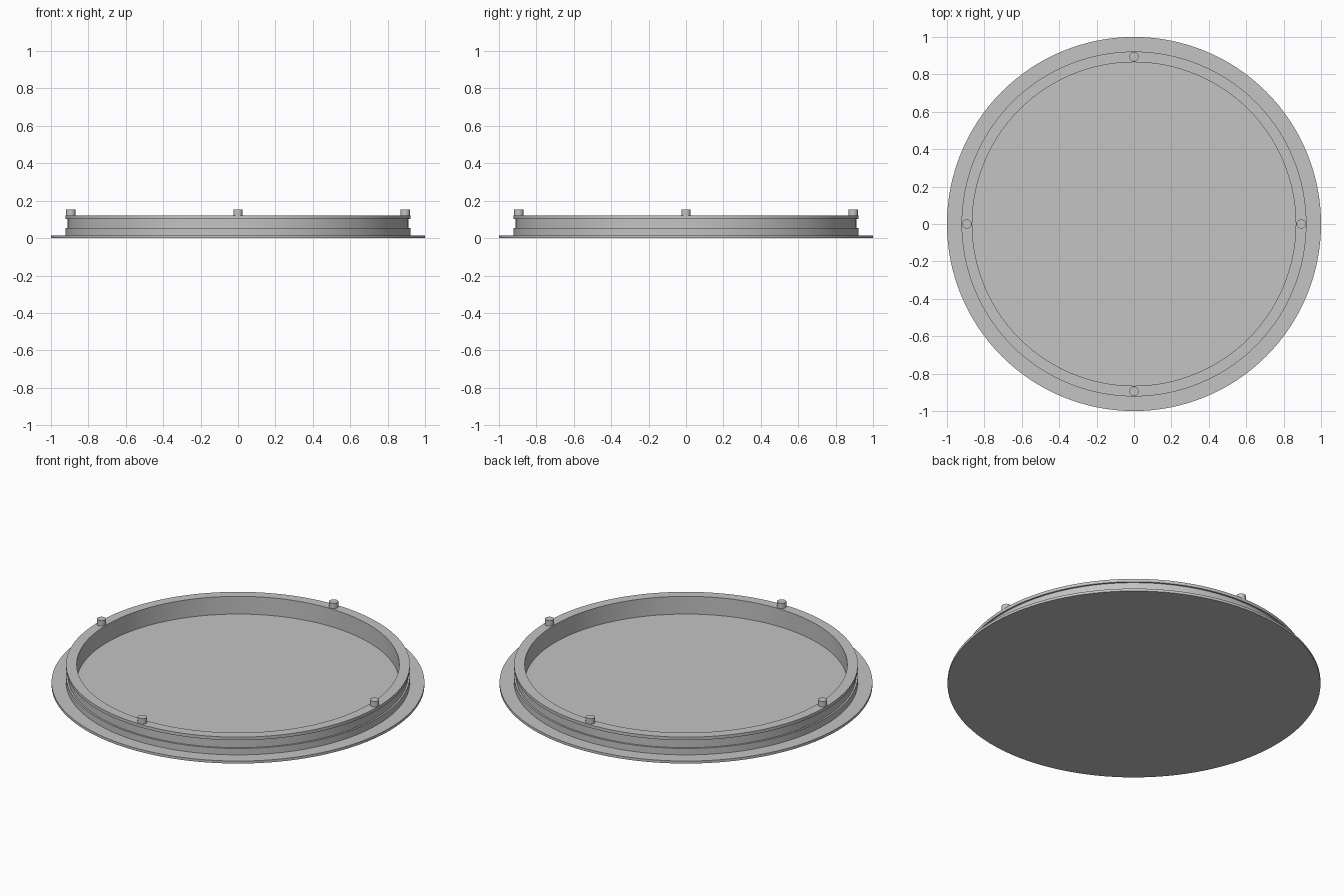
import bpy, bmesh, math
from mathutils import Matrix

cube = bpy.data.objects.get("Cube")
if cube:
    bpy.data.objects.remove(cube, do_unlink=True)

grey = bpy.data.materials.new("plain grey")
grey.use_nodes = True
colour = (0.55, 0.55, 0.55, 1)
grey.diffuse_color = colour
grey.node_tree.nodes["Principled BSDF"].inputs["Base Color"].default_value = colour


def finish(name, bm):
    mesh = bpy.data.meshes.new(name)
    bmesh.ops.recalc_face_normals(bm, faces=bm.faces)
    bm.to_mesh(mesh)
    bm.free()
    mesh.materials.append(grey)
    obj = bpy.data.objects.new(name, mesh)
    bpy.context.collection.objects.link(obj)
    bpy.ops.object.select_all(action="DESELECT")
    obj.select_set(True)
    bpy.context.view_layer.objects.active = obj
    bpy.ops.object.shade_smooth_by_angle(angle=math.radians(30))
    return obj


def lathe(name, profile, segments=128):
    """Turn a (radius, height) profile round z, capping its two ends."""
    bm = bmesh.new()
    rings = []
    for r, z in profile:
        rings.append([bm.verts.new((r * math.cos(a), r * math.sin(a), z))
                      for a in (math.tau * i / segments for i in range(segments))])
    for low, high in zip(rings, rings[1:]):
        for i in range(segments):
            j = (i + 1) % segments
            bm.faces.new((low[i], low[j], high[j], high[i]))
    bm.faces.new(rings[0])
    bm.faces.new(rings[-1])
    return finish(name, bm)


# Lid: flange, grooved rim wall and recessed floor in one turned profile
FLANGE, RIM, GROOVE, INNER = 1.0, 0.922, 0.912, 0.865
FLOOR, TOP = 0.015, 0.12
lathe("lid", [(FLANGE, 0), (FLANGE, FLOOR), (RIM, FLOOR), (RIM, 0.053),
              (GROOVE, 0.053), (GROOVE, 0.102), (RIM, 0.102), (RIM, TOP),
              (INNER, TOP), (INNER, FLOOR)])

# Four locating pegs standing on the rim
for i, side in enumerate(("left", "back", "right", "front")):
    bm = bmesh.new()
    bmesh.ops.create_cone(bm, cap_ends=True, segments=32, radius1=0.025, radius2=0.025,
                          depth=0.152 - TOP,
                          matrix=Matrix.Rotation(i * math.pi / 2, 4, "Z")
                          @ Matrix.Translation((0.894, 0, (0.152 + TOP) / 2)))
    finish(side + "_peg", bm)
